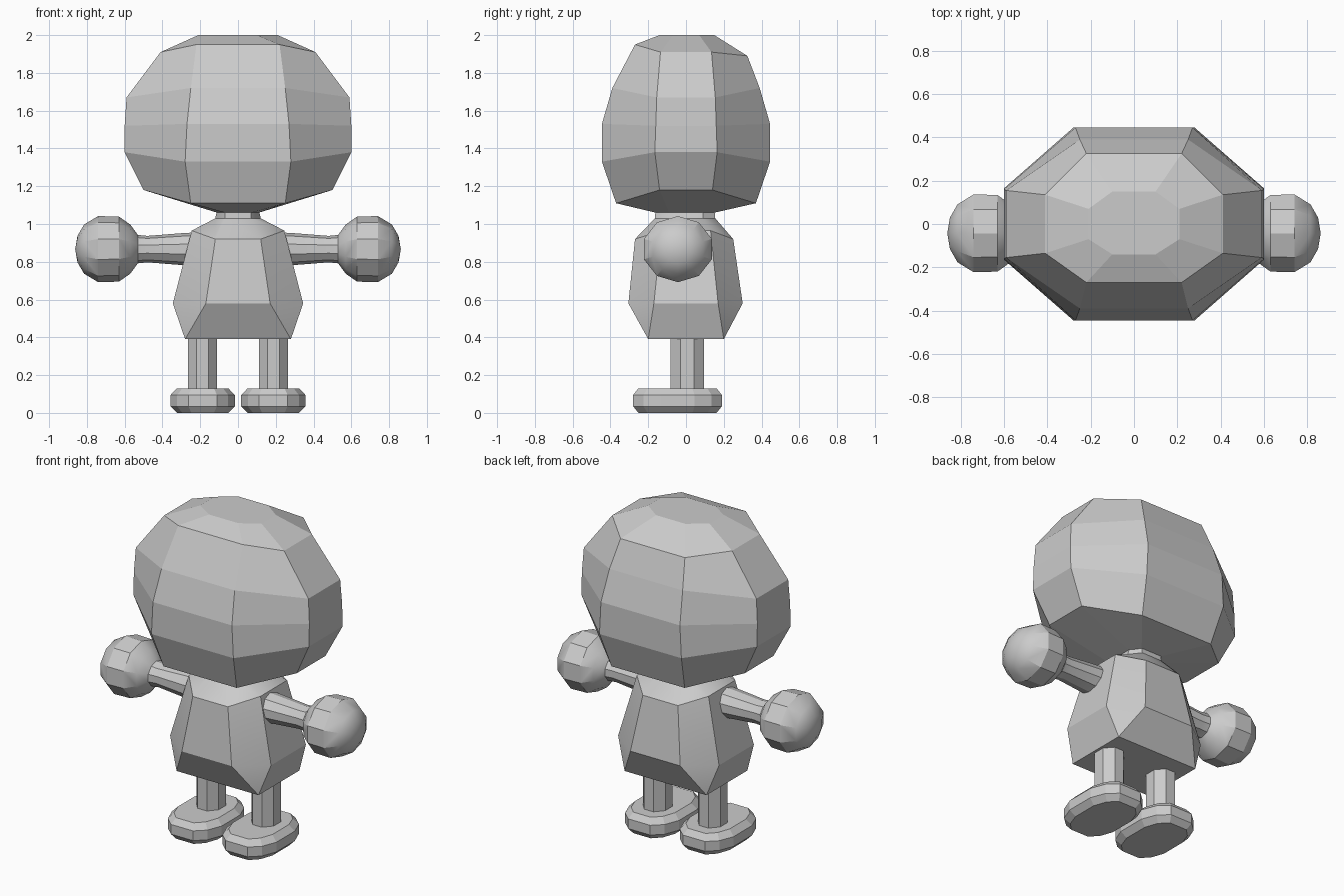
import bpy, bmesh, math

if "Cube" in bpy.data.objects:
    bpy.data.objects.remove(bpy.data.objects["Cube"])

grey = bpy.data.materials.new("plain grey")
grey.diffuse_color = (0.6, 0.6, 0.6, 1)
grey.use_nodes = True
grey.node_tree.nodes["Principled BSDF"].inputs["Base Color"].default_value = grey.diffuse_color


def loft(name, rings, smooth=None):
    """Skin equal-length rings of points and cap both ends."""
    bm = bmesh.new()
    loops = [[bm.verts.new(p) for p in ring] for ring in rings]
    n = len(loops[0])
    for a, b in zip(loops, loops[1:]):
        for i in range(n):
            bm.faces.new((a[i], a[(i + 1) % n], b[(i + 1) % n], b[i]))
    bm.faces.new(loops[0])
    bm.faces.new(loops[-1])
    bmesh.ops.remove_doubles(bm, verts=bm.verts, dist=0.001)
    bmesh.ops.recalc_face_normals(bm, faces=bm.faces)
    me = bpy.data.meshes.new(name)
    bm.to_mesh(me)
    bm.free()
    me.materials.append(grey)
    ob = bpy.data.objects.new(name, me)
    bpy.context.collection.objects.link(ob)
    if smooth:
        bpy.ops.object.select_all(action='DESELECT')
        ob.select_set(True)
        bpy.context.view_layer.objects.active = ob
        bpy.ops.object.shade_smooth_by_angle(angle=math.radians(smooth))
    return ob


def octagon(fx, yf, yb, zf, zb, sx, sy, sz):
    """Eight-point ring: two points on each of front, right, back, left."""
    return [(-fx, -yf, zf), (fx, -yf, zf), (sx, -sy, sz), (sx, sy, sz),
            (fx, yb, zb), (-fx, yb, zb), (-sx, sy, sz), (-sx, -sy, sz)]


# Head
loft("head", [octagon(*r) for r in (
    (.10, .14, .15, 2.0, 2.0, .21, .07, 2.0),
    (.22, .27, .325, 1.95, 1.89, .41, .135, 1.91),
    (.25, .39, .39, 1.72, 1.72, .59, .155, 1.67),
    (.27, .445, .445, 1.53, 1.53, .60, .16, 1.52),
    (.28, .445, .445, 1.33, 1.33, .60, .165, 1.38),
    (.25, .37, .37, 1.11, 1.11, .50, .14, 1.18),
    (.07, .16, .15, 1.06, 1.06, .11, .09, 1.06))])

# Torso with neck, narrowing to a rectangular base
loft("torso", [octagon(*r) for r in (
    (.07, .16, .15, 1.08, 1.08, .11, .09, 1.08),
    (.07, .165, .155, 1.03, 1.03, .12, .09, 1.03),
    (.12, .27, .25, .92, .92, .245, .13, .965),
    (.17, .305, .30, .58, .58, .345, .17, .58),
    (.28, .20, .20, .39, .39, .28, .20, .39))], 32)

# Arms with ball hands, turned around the x axis
ARM = ((.15, .092), (.29, .085), (.48, .07), (.53, .075), (.57, .13), (.63, .172),
       (.74, .175), (.815, .13), (.85, .07), (.862, 0))
# Foot outline (one quarter) and layers of (height, scale)
QUARTER = ((.17, .09), (.135, .18), (.075, .235))
OUTLINE = (QUARTER + tuple((-x, y) for x, y in QUARTER[::-1])
           + tuple((-x, -y) for x, y in QUARTER)
           + tuple((x, -y) for x, y in QUARTER[::-1]))
LAYERS = ((0, .8), (.035, 1), (.095, 1), (.13, .8))

for side, s in (("left", -1), ("right", 1)):
    loft(side + "_arm",
         [[(s * x, -.043 + 1.08 * r * math.sin(math.tau * i / 10),
            .867 + r * math.cos(math.tau * i / 10)) for i in range(10)]
          for x, r in ARM], 30)
    # Legs
    loft(side + "_leg",
         [[(s * .188 + .083 * math.cos(math.tau * (i + .5) / 8),
            .007 + .095 * math.sin(math.tau * (i + .5) / 8), z) for i in range(8)]
          for z in (.10, .42)])
    # Feet
    loft(side + "_foot",
         [[(s * .187 + x - math.copysign(.17 * (1 - k), x) * abs(x) / .17,
            -.045 + y * (1 - (1 - k) * .6), z) for x, y in OUTLINE]
          for z, k in LAYERS])
